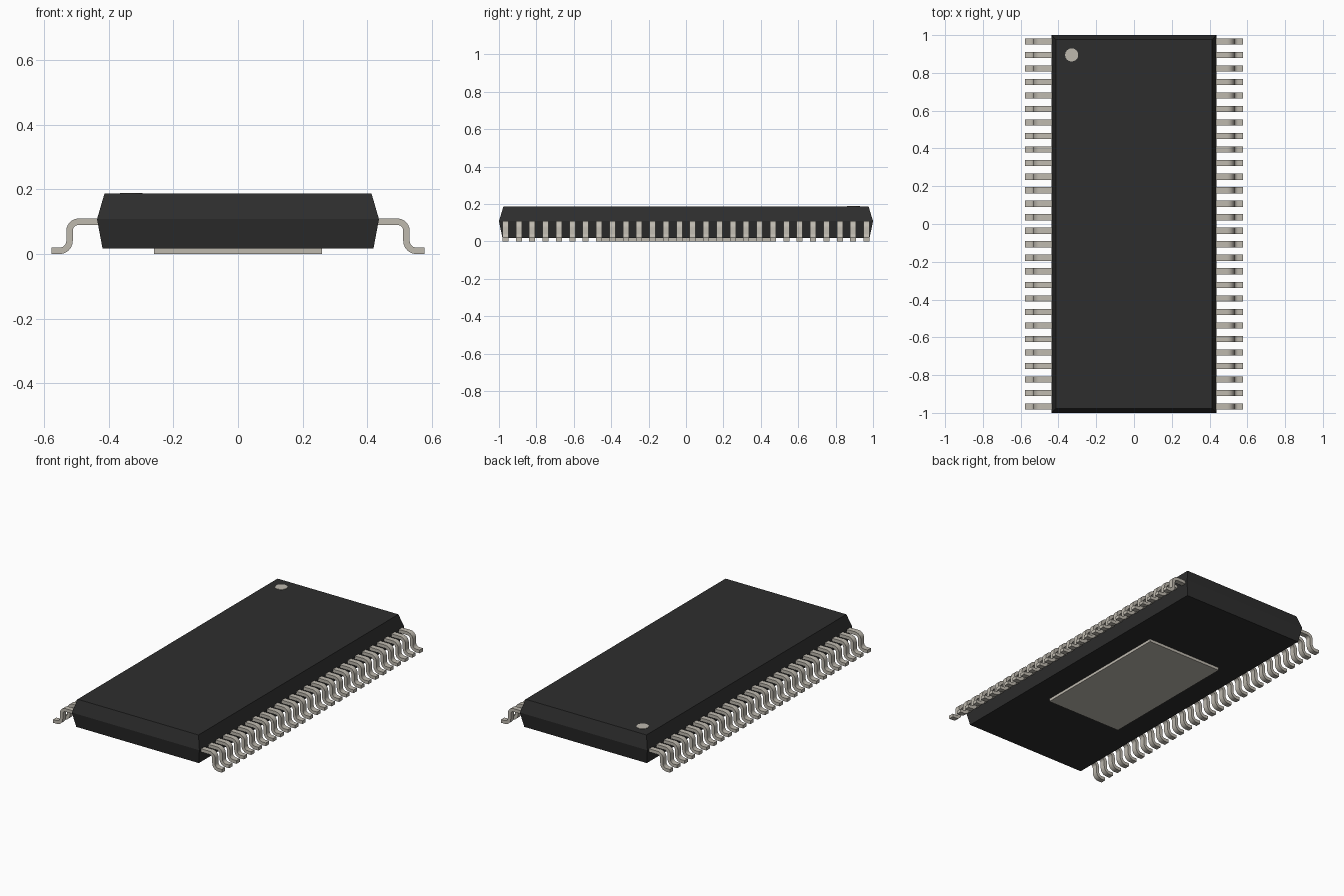
import bpy
import bmesh
from math import sin, cos, pi

cube = bpy.data.objects.get("Cube")
if cube:
    bpy.data.objects.remove(cube, do_unlink=True)


def material(name, rgb):
    m = bpy.data.materials.new(name)
    m.use_nodes = True
    color = (*rgb, 1)
    m.diffuse_color = color
    m.node_tree.nodes["Principled BSDF"].inputs["Base Color"].default_value = color
    return m


black = material("black plastic", (0.027, 0.027, 0.027))
metal = material("tinned metal", (0.52, 0.49, 0.43))


def finish(name, bm, mat):
    bmesh.ops.recalc_face_normals(bm, faces=bm.faces)
    mesh = bpy.data.meshes.new(name)
    bm.to_mesh(mesh)
    bm.free()
    mesh.materials.append(mat)
    obj = bpy.data.objects.new(name, mesh)
    bpy.context.collection.objects.link(obj)
    return obj


def loft(name, sections, mat):
    """Stack rectangles given as (half x, half y, z)."""
    bm = bmesh.new()
    rings = [[bm.verts.new((sx * hx, sy * hy, z))
              for sx, sy in ((-1, -1), (1, -1), (1, 1), (-1, 1))]
             for hx, hy, z in sections]
    for low, high in zip(rings, rings[1:]):
        for i in range(4):
            j = (i + 1) % 4
            bm.faces.new((low[i], low[j], high[j], high[i]))
    bm.faces.new(rings[0])
    bm.faces.new(rings[-1])
    return finish(name, bm, mat)


# Tapered package body with a parting line, and the pad beneath it
loft("package_body", [(0.419, 0.981, 0.017), (0.436, 1.0, 0.108), (0.413, 0.976, 0.187)], black)
loft("thermal_pad", [(0.26, 0.455, 0), (0.26, 0.455, 0.02)], metal)

# Round orientation mark
bm = bmesh.new()
bmesh.ops.create_cone(bm, cap_ends=True, segments=16, radius1=0.035, radius2=0.035, depth=0.004)
bmesh.ops.translate(bm, verts=bm.verts, vec=(-0.33, 0.895, 0.187))
finish("orientation_mark", bm, metal)

# Gull-wing lead outline: two opposite bends of constant thickness
THICK, WIDTH, STEPS = 0.02, 0.032, 6
PITCH, COUNT = 0.0715, 28


def lead_side(offset):
    """One edge of the lead, offset outward from its centre line."""
    pts = [(0.41, 0.1 + offset)]
    for i in range(STEPS + 1):
        a = pi / 2 * (1 - i / STEPS)
        r = 0.028 + offset
        pts.append((0.493 + r * cos(a), 0.072 + r * sin(a)))
    for i in range(STEPS + 1):
        a = pi + pi / 2 * i / STEPS
        r = 0.031 - offset
        pts.append((0.552 + r * cos(a), 0.041 + r * sin(a)))
    pts.append((0.577, 0.01 + offset))
    return pts


outer, inner = lead_side(THICK / 2), lead_side(-THICK / 2)


def lead_row(name, side):
    bm = bmesh.new()
    for n in range(COUNT):
        y = (n - (COUNT - 1) / 2) * PITCH
        grid = [[bm.verts.new((side * x, y + dy, z)) for x, z in edge]
                for edge, dy in ((outer, -WIDTH / 2), (outer, WIDTH / 2),
                                 (inner, WIDTH / 2), (inner, -WIDTH / 2))]
        for k in range(4):
            a, b = grid[k], grid[(k + 1) % 4]
            for i in range(len(outer) - 1):
                bm.faces.new((a[i], a[i + 1], b[i + 1], b[i]))
        for end in (0, -1):
            bm.faces.new([edge[end] for edge in grid])
    obj = finish(name, bm, metal)
    bpy.ops.object.select_all(action="DESELECT")
    obj.select_set(True)
    bpy.context.view_layer.objects.active = obj
    bpy.ops.object.shade_smooth_by_angle(angle=pi / 6)


lead_row("left_leads", 1)
lead_row("right_leads", -1)
